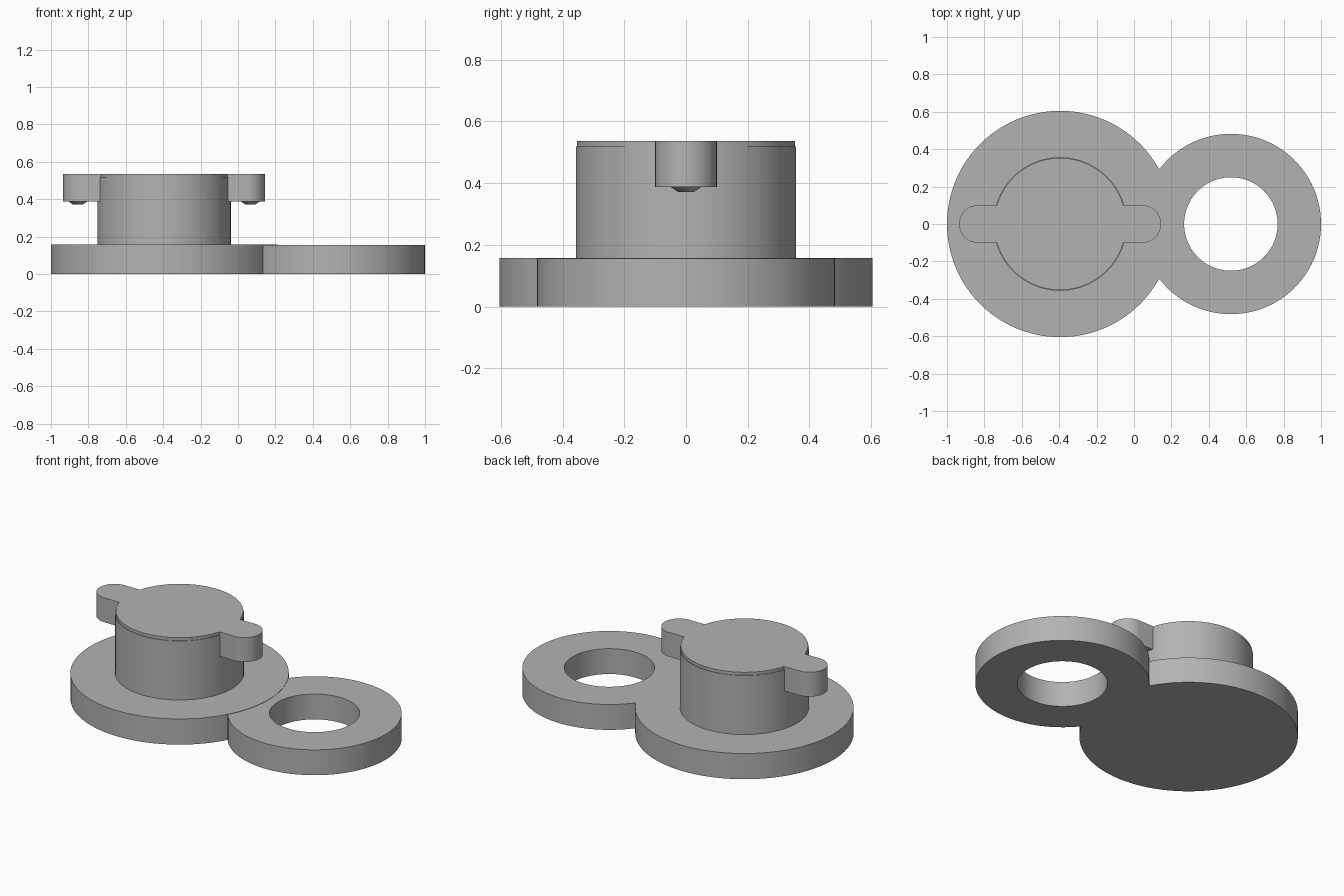
import bpy, bmesh, math

cube = bpy.data.objects.get("Cube")
if cube:
    bpy.data.objects.remove(cube, do_unlink=True)

grey = bpy.data.materials.new("plain grey")
grey.use_nodes = True
colour = (0.45, 0.45, 0.45, 1)
grey.diffuse_color = colour
grey.node_tree.nodes["Principled BSDF"].inputs["Base Color"].default_value = colour

POST_X, RING_X = -0.395, 0.518
SEGMENTS = 96


def arc(cx, radius, start=0, sweep=360, steps=SEGMENTS):
    count = steps if sweep == 360 else steps + 1
    angles = [math.radians(start + sweep * i / steps) for i in range(count)]
    return [(cx + radius * math.cos(a), radius * math.sin(a)) for a in angles]


def prism(name, outline, bottom, top):
    """Extrude a flat outline between two heights."""
    bm = bmesh.new()
    face = bm.faces.new([bm.verts.new((x, y, bottom)) for x, y in outline])
    ext = bmesh.ops.extrude_face_region(bm, geom=[face], use_keep_orig=True)
    for item in ext["geom"]:
        if isinstance(item, bmesh.types.BMVert):
            item.co.z = top
    bmesh.ops.recalc_face_normals(bm, faces=bm.faces)
    mesh = bpy.data.meshes.new(name)
    bm.to_mesh(mesh)
    bm.free()
    mesh.materials.append(grey)
    obj = bpy.data.objects.new(name, mesh)
    bpy.context.collection.objects.link(obj)
    return obj


def select(obj):
    bpy.ops.object.select_all(action="DESELECT")
    obj.select_set(True)
    bpy.context.view_layer.objects.active = obj


def combine(obj, other, operation):
    mod = obj.modifiers.new(operation.lower(), "BOOLEAN")
    mod.operation, mod.object, mod.solver = operation, other, "EXACT"
    select(obj)
    bpy.ops.object.modifier_apply(modifier=mod.name)
    bpy.data.objects.remove(other, do_unlink=True)


def smooth(obj):
    select(obj)
    bpy.ops.object.shade_smooth_by_angle(angle=math.radians(30))


# Base: large disc joined to a slightly lower ring
base = prism("base_plate", arc(POST_X, 0.605), 0, 0.157)
combine(base, prism("ring", arc(RING_X, 0.482), 0, 0.155), "UNION")
combine(base, prism("ring_hole", arc(RING_X, 0.25), -0.1, 0.3), "DIFFERENCE")
smooth(base)

# Post with a fine step below its top
post = prism("post", arc(POST_X, 0.357), 0.157, 0.518)
combine(post, prism("post_cap", arc(POST_X, 0.353), 0.5, 0.536), "UNION")

# Rounded locking bar through the post
bar_outline = (arc(POST_X + 0.44, 0.1, -90, 180, 32)
               + arc(POST_X - 0.44, 0.1, 90, 180, 32))
combine(post, prism("locking_bar", bar_outline, 0.387, 0.536), "UNION")
smooth(post)

# Small tapered nubs under the bar ends
for side, name in ((1, "left_nub"), (-1, "right_nub")):
    bpy.ops.mesh.primitive_cone_add(
        vertices=24, radius1=0.025, radius2=0.05, depth=0.017,
        location=(POST_X + side * 0.461, 0, 0.3795))
    nub = bpy.context.object
    nub.name = name
    nub.data.materials.append(grey)
    smooth(nub)
